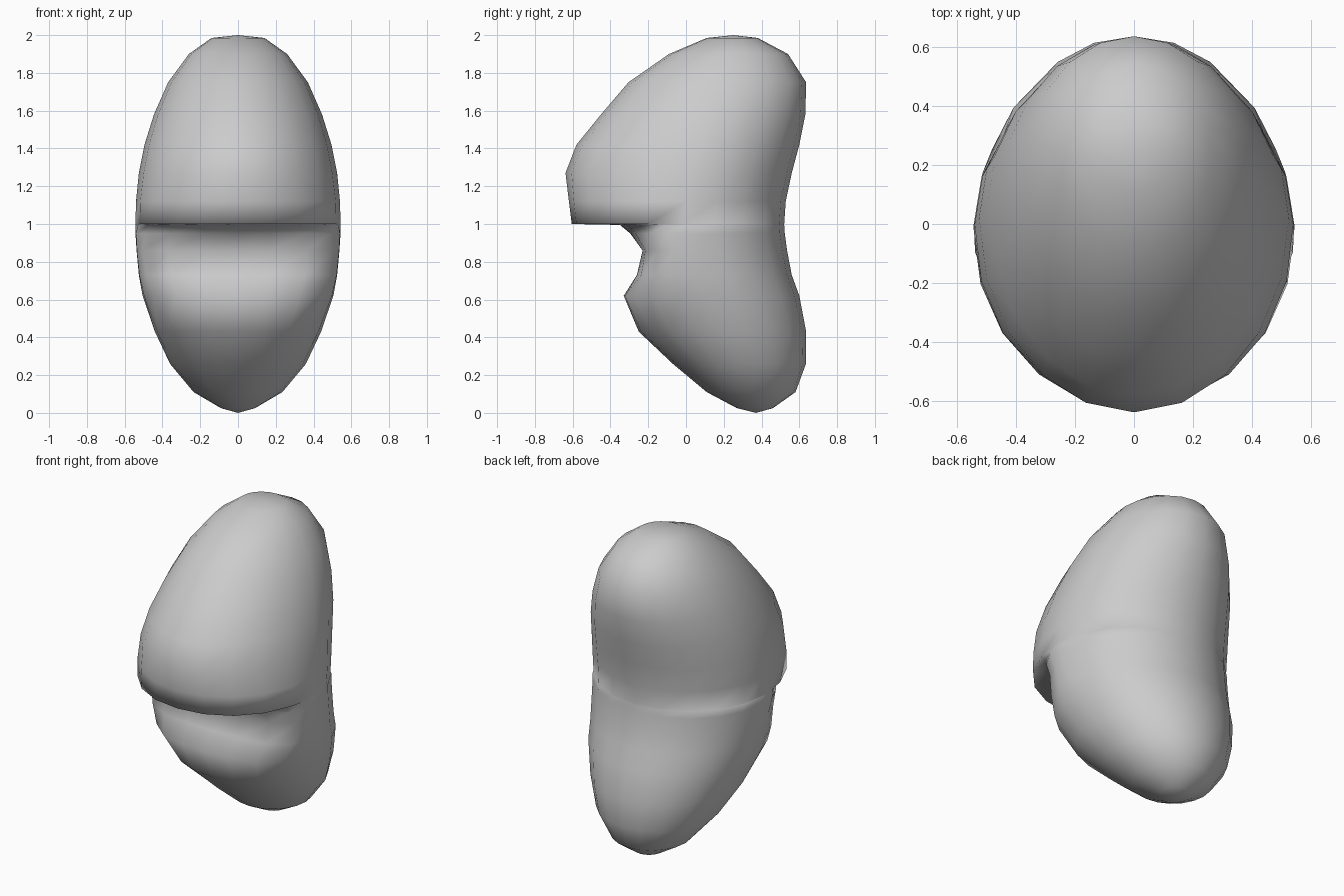
import bpy, bmesh
from math import cos, sin, pi

SIDES = 20

# z, front y, back y, half width, y of widest point, squareness of the front half
RINGS = [
    (0.025, 0.27, 0.46, 0.09, 0.37, 2.0),
    (0.11, 0.11, 0.58, 0.235, 0.34, 2.0),
    (0.26, -0.07, 0.635, 0.36, 0.27, 2.0),
    (0.43, -0.25, 0.636, 0.44, 0.18, 2.3),
    (0.62, -0.33, 0.60, 0.505, 0.10, 2.8),   # lower lip
    (0.73, -0.26, 0.56, 0.525, 0.05, 3.6),
    (0.86, -0.23, 0.535, 0.537, 0.02, 4.0),  # mouth groove
    (0.95, -0.295, 0.523, 0.543, 0.0, 3.2),
    (0.995, -0.35, 0.52, 0.543, 0.0, 2.6),
    (1.0, -0.605, 0.52, 0.543, -0.02, 2.1),  # overhanging upper lip
    (1.12, -0.62, 0.528, 0.54, 0.0, 2.1),
    (1.27, -0.638, 0.56, 0.525, 0.02, 2.0),
    (1.42, -0.58, 0.60, 0.495, 0.07, 2.0),
    (1.58, -0.45, 0.632, 0.445, 0.12, 2.0),
    (1.75, -0.305, 0.636, 0.37, 0.18, 2.0),
    (1.90, -0.09, 0.54, 0.26, 0.23, 2.0),
    (1.985, 0.11, 0.38, 0.14, 0.25, 2.0),
]


def ring_points(z, front, back, width, mid, power):
    for i in range(SIDES):
        a = 2 * pi * i / SIDES
        c, s = cos(a), sin(a)
        n = power if s < 0 else 2.0
        r = (abs(c) ** n + abs(s) ** n) ** (-1 / n)
        depth = (mid - front) if s < 0 else (back - mid)
        yield (width * r * c, mid + depth * r * s, z)


# Head: rings lofted from bottom tip to crown
bm = bmesh.new()
loops = [[bm.verts.new(p) for p in ring_points(*ring)] for ring in RINGS]
for low, high in zip(loops, loops[1:]):
    for i in range(SIDES):
        j = (i + 1) % SIDES
        bm.faces.new((low[i], low[j], high[j], high[i]))

# Closing tips
for loop, tip in ((loops[0], (0, 0.37, 0)), (loops[-1], (0, 0.25, 2.0))):
    v = bm.verts.new(tip)
    for i in range(SIDES):
        bm.faces.new((loop[i], loop[(i + 1) % SIDES], v))

bmesh.ops.recalc_face_normals(bm, faces=bm.faces)
for f in bm.faces:
    f.smooth = True
mesh = bpy.data.meshes.new("head")
bm.to_mesh(mesh)
bm.free()
head = bpy.data.objects.new("head", mesh)
bpy.context.collection.objects.link(head)
